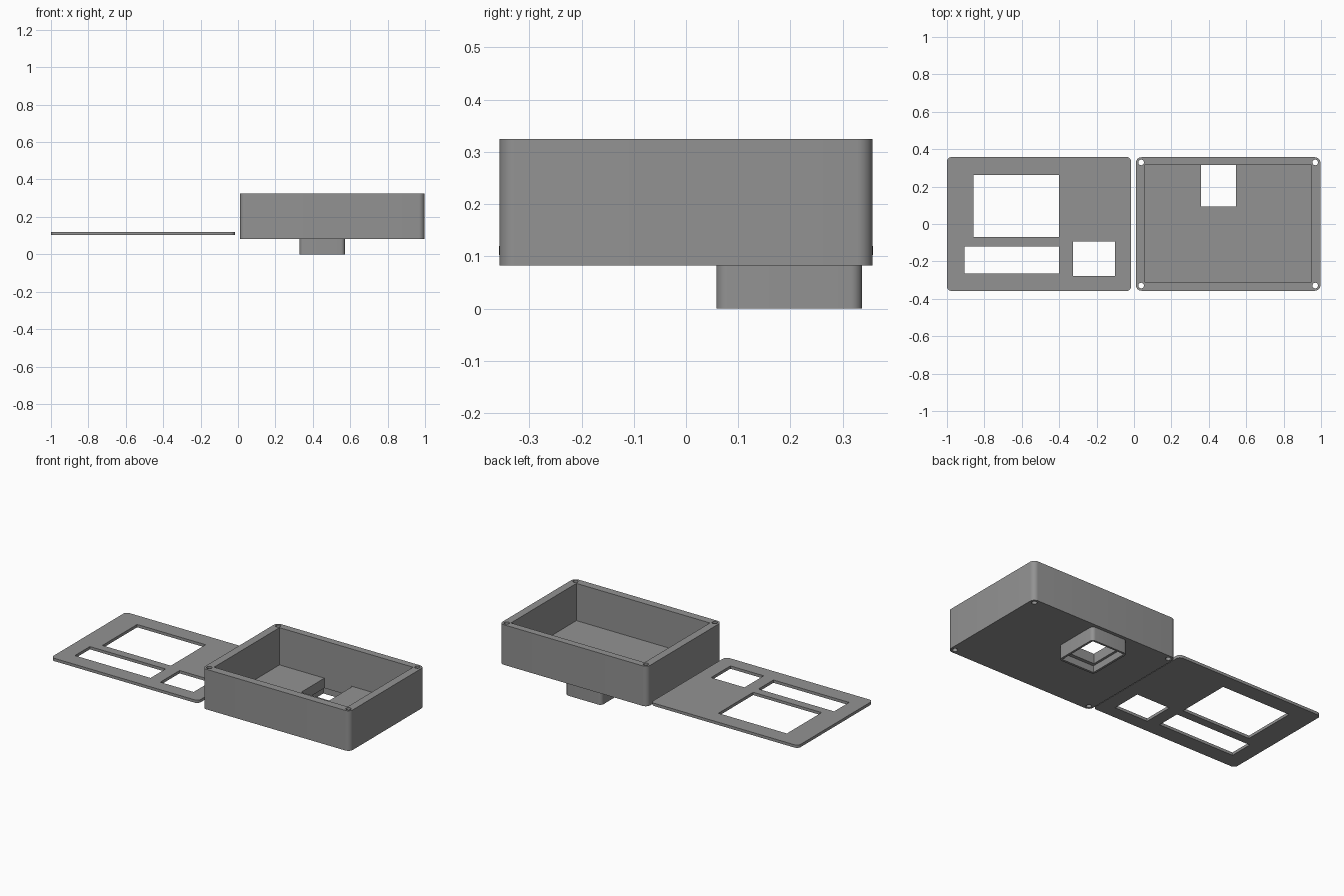
import bpy, bmesh, math

if "Cube" in bpy.data.objects:
    bpy.data.objects.remove(bpy.data.objects["Cube"])

grey = bpy.data.materials.new("mid grey")
grey.diffuse_color = (0.29, 0.29, 0.29, 1)
grey.use_nodes = True
grey.node_tree.nodes["Principled BSDF"].inputs["Base Color"].default_value = grey.diffuse_color


def prism(name, x0, x1, y0, y1, z0, z1, r=0.0, seg=8):
    """Upright block with rounded vertical corners."""
    pts = []
    if r:
        corners = [(x1 - r, y1 - r, 0), (x0 + r, y1 - r, 90),
                   (x0 + r, y0 + r, 180), (x1 - r, y0 + r, 270)]
        for cx, cy, a in corners:
            for i in range(seg + 1):
                t = math.radians(a + 90 * i / seg)
                pts.append((cx + r * math.cos(t), cy + r * math.sin(t)))
    else:
        pts = [(x1, y1), (x0, y1), (x0, y0), (x1, y0)]
    bm = bmesh.new()
    face = bm.faces.new([bm.verts.new((x, y, z0)) for x, y in pts])
    top = bmesh.ops.extrude_face_region(bm, geom=[face])["geom"]
    for v in top:
        if isinstance(v, bmesh.types.BMVert):
            v.co.z = z1
    bmesh.ops.recalc_face_normals(bm, faces=bm.faces)
    return finish(name, bm)


def finish(name, bm):
    me = bpy.data.meshes.new(name)
    bm.to_mesh(me)
    bm.free()
    me.materials.append(grey)
    ob = bpy.data.objects.new(name, me)
    bpy.context.collection.objects.link(ob)
    return ob


def pin(x, y, r, z0, z1):
    bm = bmesh.new()
    bmesh.ops.create_cone(bm, cap_ends=True, segments=24, radius1=r, radius2=r, depth=z1 - z0)
    bmesh.ops.translate(bm, verts=bm.verts, vec=(x, y, (z0 + z1) / 2))
    return finish("screw_cutter", bm)


def activate(ob):
    bpy.ops.object.select_all(action='DESELECT')
    ob.select_set(True)
    bpy.context.view_layer.objects.active = ob


def combine(ob, other, op):
    other.hide_render = True
    mod = ob.modifiers.new(op.lower(), 'BOOLEAN')
    mod.object, mod.operation, mod.solver = other, op, 'EXACT'
    activate(ob)
    bpy.ops.object.modifier_apply(modifier=mod.name)
    bpy.data.objects.remove(other)


def smooth(ob):
    activate(ob)
    bpy.ops.object.shade_smooth_by_angle(angle=math.radians(30))


# Open case: outer block, neck below, cavity, neck passage, screw holes
case = prism("case", 0.01, 0.997, -0.357, 0.357, 0.083, 0.325, 0.03)
combine(case, prism("neck", 0.33, 0.572, 0.058, 0.337, 0, 0.09, 0.022), 'UNION')
combine(case, prism("cavity", 0.057, 0.95, -0.31, 0.315, 0.1, 0.4), 'DIFFERENCE')
combine(case, prism("passage", 0.357, 0.545, 0.093, 0.3149, -0.1, 0.2), 'DIFFERENCE')
combine(case, prism("neck_recess", 0.343, 0.559, 0.072, 0.325, -0.1, 0.04), 'DIFFERENCE')
for x in (0.038, 0.969):
    for y in (-0.329, 0.329):
        combine(case, pin(x, y, 0.015, 0, 0.5), 'DIFFERENCE')
smooth(case)

# Flat lid with three openings
lid = prism("lid", -1.0, -0.015, -0.358, 0.358, 0.103, 0.12, 0.025)
for x0, x1, y0, y1 in [(-0.858, -0.4, -0.07, 0.262),
                       (-0.906, -0.4, -0.264, -0.121),
                       (-0.325, -0.102, -0.278, -0.094)]:
    combine(lid, prism("opening", x0, x1, y0, y1, 0, 0.3), 'DIFFERENCE')
smooth(lid)
